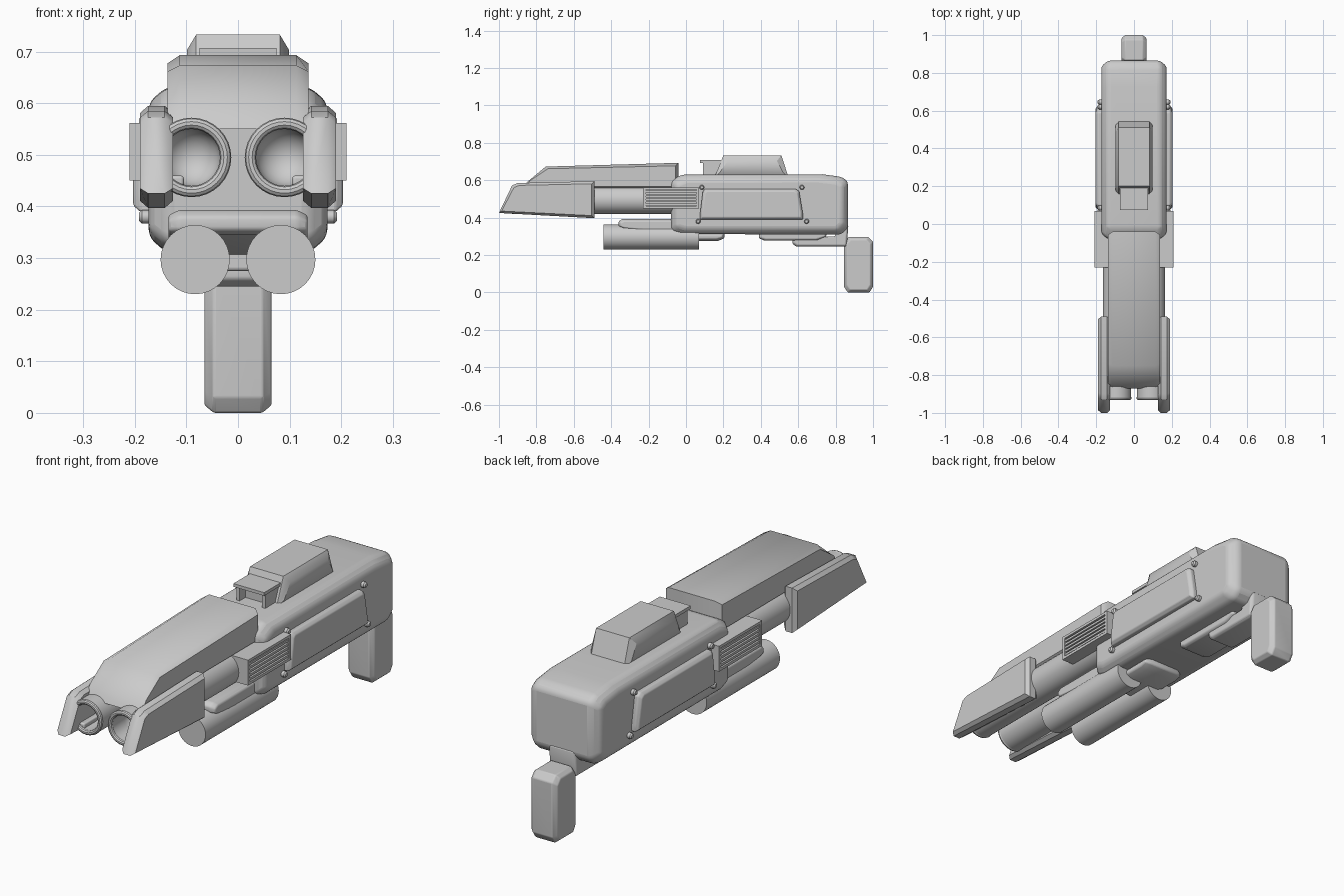
import bpy, bmesh, math
from mathutils import Vector

cube = bpy.data.objects.get("Cube")
if cube:
    bpy.data.objects.remove(cube, do_unlink=True)

grey = bpy.data.materials.new("plain_grey")
grey.use_nodes = True
colour = (0.6, 0.6, 0.6, 1)
grey.diffuse_color = colour
grey.node_tree.nodes["Principled BSDF"].inputs["Base Color"].default_value = colour


def finish(name, bm, mirror=False, bevel=0, segments=3):
    bmesh.ops.recalc_face_normals(bm, faces=bm.faces)
    mesh = bpy.data.meshes.new(name)
    bm.to_mesh(mesh)
    bm.free()
    ob = bpy.data.objects.new(name, mesh)
    bpy.context.collection.objects.link(ob)
    mesh.materials.append(grey)
    bpy.ops.object.select_all(action='DESELECT')
    ob.select_set(True)
    bpy.context.view_layer.objects.active = ob
    bpy.ops.object.shade_smooth_by_angle(angle=math.radians(35))
    if bevel:
        mod = ob.modifiers.new("bevel", 'BEVEL')
        mod.width, mod.segments = bevel, segments
        mod.limit_method = 'ANGLE'
        mod.angle_limit = math.radians(25)
    if mirror:
        mod = ob.modifiers.new("mirror", 'MIRROR')
        mod.use_mirror_merge = False
    return ob


def slab(name, profile, layers, **options):
    """Side profile (y, z) carried through layers of (x, inset)."""
    ys, zs = zip(*profile)
    cy, cz = (min(ys) + max(ys)) / 2, (min(zs) + max(zs)) / 2
    hy, hz = max(ys) - cy, max(zs) - cz
    bm = bmesh.new()
    rings = []
    for x, inset in layers:
        rings.append([bm.verts.new((x, cy + (y - cy) * (1 - inset / hy),
                                    cz + (z - cz) * (1 - inset / hz))) for y, z in profile])
    n = len(profile)
    for a, b in zip(rings, rings[1:]):
        for i in range(n):
            j = (i + 1) % n
            bm.faces.new((a[i], a[j], b[j], b[i]))
    bm.faces.new(rings[0])
    bm.faces.new(rings[-1])
    return finish(name, bm, **options)


def centred(w, chamfer=0, inset=0):
    if not chamfer:
        return [(-w, 0), (w, 0)]
    return [(-w, inset), (chamfer - w, 0), (w - chamfer, 0), (w, inset)]


def rect(y0, y1, z0, z1):
    return [(y0, z0), (y1, z0), (y1, z1), (y0, z1)]


def lathe(name, x, z, profile, **options):
    """Profile of (radius, y) turned about an axis along y."""
    bm = bmesh.new()
    verts = [bm.verts.new((x + r, y, z)) for r, y in profile]
    edges = [bm.edges.new(pair) for pair in zip(verts, verts[1:])]
    bmesh.ops.spin(bm, geom=verts + edges, cent=(x, 0, z), axis=(0, 1, 0),
                   angle=math.tau, steps=32)
    bmesh.ops.remove_doubles(bm, verts=bm.verts, dist=0.0002)
    return finish(name, bm, mirror=True, **options)


# Main housing
slab("body", [(-0.08, 0.33), (-0.03, 0.312), (0.83, 0.31), (0.865, 0.345),
              (0.865, 0.595), (0.83, 0.618), (0.73, 0.632), (-0.02, 0.63), (-0.08, 0.6)],
     centred(0.173, 0.035, 0.03), bevel=0.015)

# Upper cowling over the barrels
slab("barrel_cowling", [(-0.87, 0.55), (-0.04, 0.55), (-0.04, 0.693),
                        (-0.75, 0.673), (-0.85, 0.59)], centred(0.137, 0.024, 0.016))

# Hollow twin barrels with rounded bores and rolled rims
bore = [(0.056 * math.cos(a), -0.84 + 0.056 * math.sin(a))
        for a in [math.pi / 2 * i / 6 for i in range(7)]]
lathe("barrel", 0.09, 0.495, [(0, 0), (0.075, 0), (0.075, -0.92), (0.056, -0.92)] + bore)
rim = [(0.066 + 0.011 * math.cos(math.tau * i / 10), -0.922 + 0.011 * math.sin(math.tau * i / 10))
       for i in range(11)]
lathe("muzzle_rim", 0.09, 0.495, rim)

# Armour beside the muzzles, with a bracket to the barrel
slab("muzzle_guard", [(-1.0, 0.425), (-0.93, 0.572), (-0.9, 0.585), (-0.49, 0.595),
                      (-0.49, 0.397)],
     [(0.126, 0.014), (0.142, 0), (0.174, 0), (0.19, 0.014)], mirror=True)
slab("guard_bracket", rect(-0.92, -0.6, 0.43, 0.46), [(0.105, 0), (0.135, 0)],
     mirror=True, bevel=0.006)

# Side vents: backing, frame and slats
slab("vent_backing", rect(-0.23, 0.07, 0.45, 0.562), [(0.13, 0), (0.197, 0)], mirror=True)
for z in (0.45, 0.55):
    slab("vent_frame_rail", rect(-0.23, 0.07, z, z + 0.012), [(0.19, 0), (0.21, 0)], mirror=True)
for y in (-0.23, 0.055):
    slab("vent_frame_end", rect(y, y + 0.015, 0.462, 0.55), [(0.19, 0), (0.21, 0)], mirror=True)
for i in range(5):
    z = 0.466 + i * 0.017
    slab("vent_slat", rect(-0.215, 0.055, z, z + 0.01), [(0.19, 0), (0.207, 0)], mirror=True)

# Raised side panel and its bolts
slab("side_panel", [(0.075, 0.39), (0.625, 0.39), (0.625, 0.42), (0.605, 0.54), (0.59, 0.552),
                    (0.1, 0.552), (0.09, 0.54), (0.075, 0.42)],
     [(0.16, 0), (0.19, 0), (0.203, 0.012)], mirror=True, bevel=0.004)
for y, z in ((0.085, 0.562), (0.62, 0.562), (0.065, 0.38), (0.645, 0.38)):
    disc = [(y + 0.013 * math.cos(math.tau * i / 12), z + 0.013 * math.sin(math.tau * i / 12))
            for i in range(12)]
    slab("panel_bolt", disc, [(0.16, 0), (0.186, 0), (0.192, 0.005)], mirror=True)

# Lower tubes and their mount
lathe("lower_tube", 0.083, 0.297, [(0, -0.44), (0.067, -0.44), (0.067, 0.07), (0, 0.07)])
slab("tube_mount", [(-0.36, 0.355), (-0.34, 0.345), (0, 0.3), (0, 0.393), (-0.34, 0.393),
                    (-0.36, 0.38)], centred(0.135, 0.02, 0.01), bevel=0.006)
slab("tube_mount_tail", [(-0.05, 0.275), (0.17, 0.275), (0.205, 0.29), (0.205, 0.32),
                         (-0.05, 0.32)], centred(0.1, 0.03, 0.012), bevel=0.006)

# Underside plates
slab("underside_plate", [(0.39, 0.29), (0.42, 0.277), (0.7, 0.277), (0.75, 0.3),
                         (0.75, 0.32), (0.39, 0.32)], centred(0.075, 0.012, 0.008), bevel=0.005)
slab("rear_plate", [(0.57, 0.26), (0.59, 0.245), (0.86, 0.245), (0.868, 0.36), (0.82, 0.36),
                    (0.8, 0.3), (0.57, 0.29)], centred(0.066, 0.012, 0.008), bevel=0.005)

# Rear grip with chamfered ends
slab("grip", [(0.845, 0.03), (0.865, 0), (0.98, 0), (1.0, 0.03), (1.0, 0.27),
              (0.975, 0.297), (0.87, 0.297), (0.845, 0.27)],
     centred(0.065, 0.018, 0.015), bevel=0.004)

# Top sight block and the small hooded front sight
slab("sight_block", [(0.15, 0.61), (0.2, 0.733), (0.51, 0.733), (0.55, 0.61)],
     centred(0.099, 0.018, 0.03))
slab("front_sight_hood", rect(0.075, 0.22, 0.693, 0.707), centred(0.075))
slab("front_sight_leg", rect(0.09, 0.22, 0.62, 0.695), [(0.055, 0), (0.07, 0)], mirror=True)
slab("front_sight_back", rect(0.13, 0.22, 0.62, 0.695), centred(0.06))
